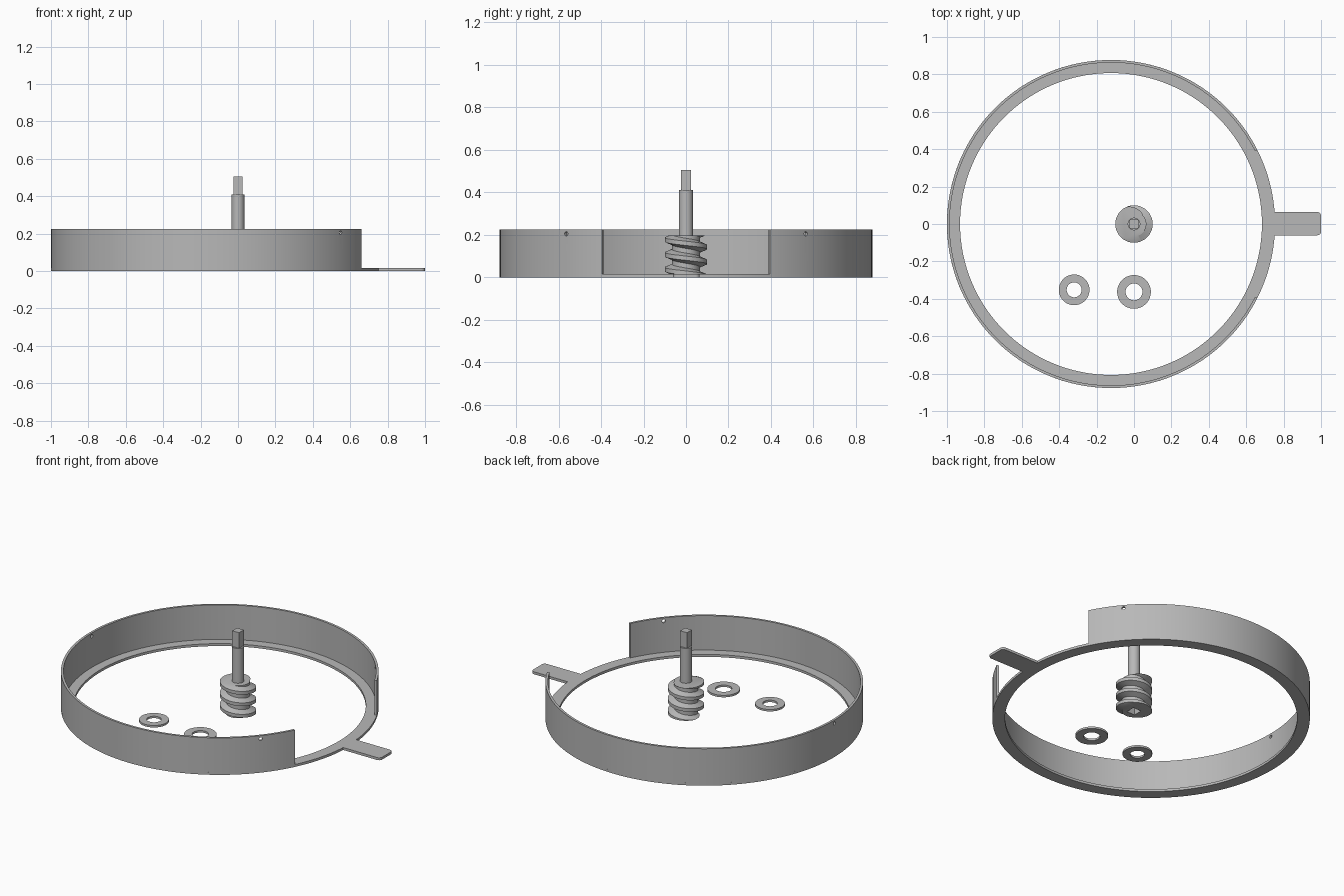
import bpy, bmesh, math
from mathutils import Matrix, Vector

cube = bpy.data.objects.get("Cube")
if cube:
    bpy.data.objects.remove(cube, do_unlink=True)

grey = bpy.data.materials.new("plain grey")
grey.use_nodes = True
colour = (0.48, 0.48, 0.48, 1)
grey.diffuse_color = colour
grey.node_tree.nodes["Principled BSDF"].inputs["Base Color"].default_value = colour

RING_X, RING_R, PLATE = -0.123, 0.877, 0.015


def finish(name, bm, location=(0, 0, 0)):
    bmesh.ops.recalc_face_normals(bm, faces=bm.faces[:])
    mesh = bpy.data.meshes.new(name)
    bm.to_mesh(mesh)
    bm.free()
    mesh.materials.append(grey)
    obj = bpy.data.objects.new(name, mesh)
    obj.location = location
    bpy.context.collection.objects.link(obj)
    return obj


def smooth(obj):
    bpy.ops.object.select_all(action='DESELECT')
    obj.select_set(True)
    bpy.context.view_layer.objects.active = obj
    bpy.ops.object.shade_smooth_by_angle(angle=math.radians(30))


def cut(obj, cutter):
    mod = obj.modifiers.new("cut", 'BOOLEAN')
    mod.operation, mod.solver, mod.object = 'DIFFERENCE', 'EXACT', cutter
    bpy.context.view_layer.objects.active = obj
    bpy.ops.object.modifier_apply(modifier=mod.name)
    bpy.data.objects.remove(cutter, do_unlink=True)


def band(name, inner, outer, bottom, top, location, gap=0, steps=128):
    """Rectangular section swept round z, leaving a gap centred on +x."""
    bm = bmesh.new()
    rows = []
    for i in range(steps + 1 if gap else steps):
        a = gap + (math.tau - 2 * gap) * i / steps
        rows.append([bm.verts.new((r * math.cos(a), r * math.sin(a), z))
                     for r, z in ((inner, bottom), (outer, bottom), (outer, top), (inner, top))])
    for i in range(steps):
        a, b = rows[i], rows[(i + 1) % len(rows)]
        for k in range(4):
            bm.faces.new((a[k], a[(k + 1) % 4], b[(k + 1) % 4], b[k]))
    if gap:
        bm.faces.new(rows[0])
        bm.faces.new(rows[-1])
    return finish(name, bm, location)


def block(name, size, centre):
    bm = bmesh.new()
    bmesh.ops.create_cube(bm, size=1)
    bmesh.ops.scale(bm, vec=size, verts=bm.verts)
    return finish(name, bm, centre)


def rod(name, radius, depth, matrix, sides=48):
    bm = bmesh.new()
    bmesh.ops.create_cone(bm, cap_ends=True, segments=sides, radius1=radius,
                          radius2=radius, depth=depth, matrix=matrix)
    return finish(name, bm)


# Flat base ring and open wall
smooth(band("base_ring", 0.807, RING_R, 0, PLATE, (RING_X, 0, 0)))
wall = band("ring_wall", 0.863, RING_R, 0, 0.225, (RING_X, 0, 0), math.asin(0.395 / RING_R))

# Three pin holes through the wall
for degrees in (40, 180, 320):
    a = math.radians(degrees)
    place = (Matrix.Translation((RING_X, 0, 0.205)) @ Matrix.Rotation(a, 4, 'Z')
             @ Matrix.Translation((RING_R, 0, 0)) @ Matrix.Rotation(math.pi / 2, 4, 'Y'))
    cut(wall, rod("hole_cutter", 0.01, 0.1, place, 16))
smooth(wall)

# Tab with rounded outer corners
bm = bmesh.new()
bmesh.ops.create_cube(bm, size=1)
bmesh.ops.scale(bm, vec=(0.27, 0.125, PLATE), verts=bm.verts)
corners = [e for e in bm.edges if all(v.co.x > 0 for v in e.verts)
           and abs(e.verts[0].co.z - e.verts[1].co.z) > 0.001]
bmesh.ops.bevel(bm, geom=corners, offset=0.02, segments=5, profile=0.5, affect='EDGES')
smooth(finish("tab", bm, (0.865, 0.002, PLATE / 2)))

# Left-handed worm thread, trimmed flat at both ends
PITCH, SEGS, TURNS, HEIGHT = 0.07, 48, 6, 0.198
section = ((0.066, -0.024), (0.1, -0.010), (0.1, 0.010), (0.066, 0.024))
bm = bmesh.new()
rows = []
for i in range(SEGS * TURNS + 1):
    t = i / SEGS - 1.5
    a = -math.tau * t
    rows.append([bm.verts.new((r * math.cos(a), r * math.sin(a), 0.02 + PITCH * t + dz))
                 for r, dz in section])
for i in range(SEGS * TURNS):
    a, b = rows[i], rows[i + 1]
    for k in range(3):
        bm.faces.new((a[k], a[k + 1], b[k + 1], b[k]))
    if i + SEGS + 1 < len(rows):
        bm.faces.new((a[3], rows[i + SEGS][0], rows[i + SEGS + 1][0], b[3]))
for z, up in ((0, -1), (HEIGHT, 1)):
    bmesh.ops.bisect_plane(bm, geom=bm.verts[:] + bm.edges[:] + bm.faces[:], dist=1e-6,
                           plane_co=(0, 0, z), plane_no=(0, 0, up), clear_outer=True)
    rim = [e for e in bm.edges if e.is_boundary
           and all(abs(v.co.z - z) < 1e-4 for v in e.verts)]
    bmesh.ops.edgenet_fill(bm, edges=rim)
worm = finish("worm_screw", bm)

# Square drive socket under the worm
cut(worm, block("socket_cutter", (0.055, 0.055, 0.2), (0, 0, 0)))
smooth(worm)

# Round shaft and square drive tip
smooth(rod("shaft", 0.034, 0.22, Matrix.Translation((0, 0, 0.3))))
block("square_tip", (0.046, 0.046, 0.1), (0, 0, 0.455))

# Loose washers
smooth(band("small_washer", 0.04, 0.082, 0, 0.012, (-0.32, -0.352, 0), steps=64))
smooth(band("large_washer", 0.045, 0.09, 0, 0.012, (0, -0.363, 0), steps=64))
